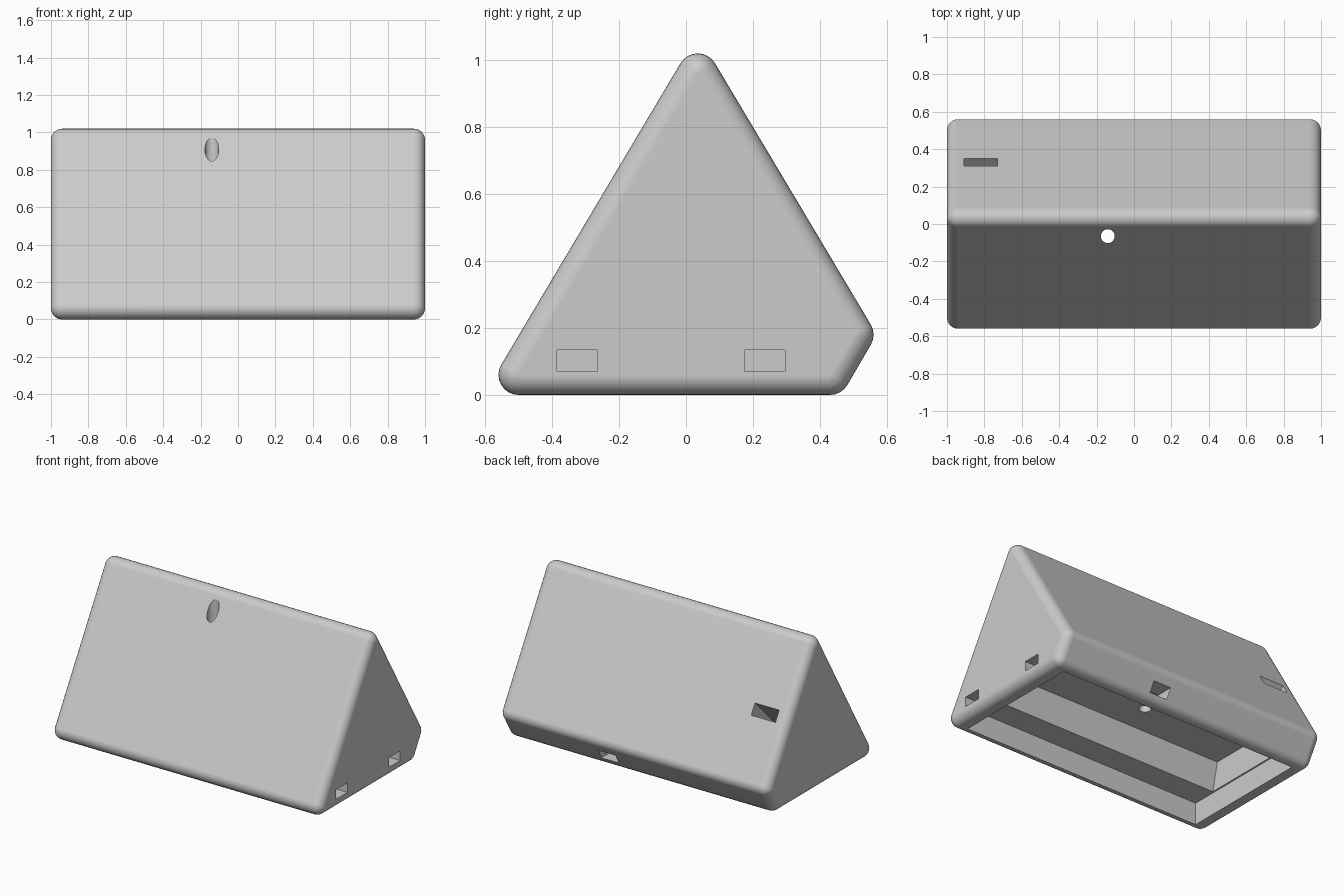
import bpy, bmesh
from mathutils import Matrix

if "Cube" in bpy.data.objects:
    bpy.data.objects.remove(bpy.data.objects["Cube"], do_unlink=True)

grey = bpy.data.materials.new("light_grey")
grey.use_nodes = True
colour = (0.6, 0.6, 0.6, 1)
grey.diffuse_color = colour
grey.node_tree.nodes["Principled BSDF"].inputs["Base Color"].default_value = colour


def add_object(name, bm):
    bmesh.ops.recalc_face_normals(bm, faces=bm.faces)
    mesh = bpy.data.meshes.new(name)
    bm.to_mesh(mesh)
    bm.free()
    mesh.materials.append(grey)
    obj = bpy.data.objects.new(name, mesh)
    bpy.context.collection.objects.link(obj)
    return obj


def prism(name, profile, x0, x1):
    """Extrude a (y, z) profile along x."""
    bm = bmesh.new()
    face = bm.faces.new([bm.verts.new((x0, y, z)) for y, z in profile])
    out = bmesh.ops.extrude_face_region(bm, geom=[face])["geom"]
    verts = [v for v in out if isinstance(v, bmesh.types.BMVert)]
    bmesh.ops.translate(bm, verts=verts, vec=(x1 - x0, 0, 0))
    return add_object(name, bm)


def box(name, x0, x1, y0, y1, z0, z1):
    return prism(name, [(y0, z0), (y1, z0), (y1, z1), (y0, z1)], x0, x1)


# Rounded wedge housing: hull around a ball at every corner
radius = 0.06
bm = bmesh.new()
for x in (-0.94, 0.94):
    for y, z in ((-0.5, 0.06), (0.035, 0.96), (0.5, 0.18), (0.43, 0.06)):
        place = Matrix.Translation((x, y, z)) @ Matrix.Rotation(1.5707963, 4, "Y")
        bmesh.ops.create_uvsphere(bm, u_segments=24, v_segments=12,
                                  radius=radius, matrix=place)
hull = bmesh.ops.convex_hull(bm, input=bm.verts)
bmesh.ops.delete(bm, geom=[v for v in set(hull["geom_interior"])
                           if isinstance(v, bmesh.types.BMVert)], context="VERTS")
bmesh.ops.dissolve_limit(bm, angle_limit=0.002, verts=bm.verts, edges=bm.edges)
housing = add_object("housing", bm)

# Underside: tapered cavity with a shallow recess along front and back
cutters = [
    prism("cavity_cutter", [(-0.355, -0.02), (0.265, -0.02),
                            (0.185, 0.335), (-0.275, 0.335)], -0.885, 0.885),
    box("recess_cutter", -0.895, 0.895, -0.49, 0.41, -0.03, 0.148),
]

# Two side openings, the rear port and the slanted rear slot
for y in (-0.325, 0.235):
    cutters.append(box("side_opening_cutter", 0.8, 1.1, y - 0.06, y + 0.06, 0.07, 0.135))
cutters.append(box("port_cutter", 0.155, 0.285, 0.35, 0.7, 0.045, 0.11))
cutters.append(prism("slot_cutter", [(0.41, 0.716), (0.45, 0.649),
                                     (0.08, 0.279), (0.04, 0.346)], -0.91, -0.73))

# Upright round hole through the front face
bm = bmesh.new()
bmesh.ops.create_cone(bm, cap_ends=True, segments=48, radius1=0.037, radius2=0.037,
                      depth=0.9, matrix=Matrix.Translation((-0.14, -0.065, 0.72)))
cutters.append(add_object("round_hole_cutter", bm))

for cutter in cutters:
    cutter.hide_render = True
    cut = housing.modifiers.new(cutter.name, "BOOLEAN")
    cut.operation = "DIFFERENCE"
    cut.solver = "EXACT"
    cut.object = cutter

# Bake the cuts, then drop the cutters
graph = bpy.context.evaluated_depsgraph_get()
graph.update()
result = bpy.data.meshes.new_from_object(housing.evaluated_get(graph))
housing.modifiers.clear()
housing.data = result
for cutter in cutters:
    bpy.data.objects.remove(cutter, do_unlink=True)

# Smooth rounded edges, crisp cuts, flat large faces
bpy.ops.object.select_all(action="DESELECT")
housing.select_set(True)
bpy.context.view_layer.objects.active = housing
bpy.ops.object.shade_smooth_by_angle(angle=0.5)
weighted = housing.modifiers.new("weighted_normals", "WEIGHTED_NORMAL")
weighted.keep_sharp = True
